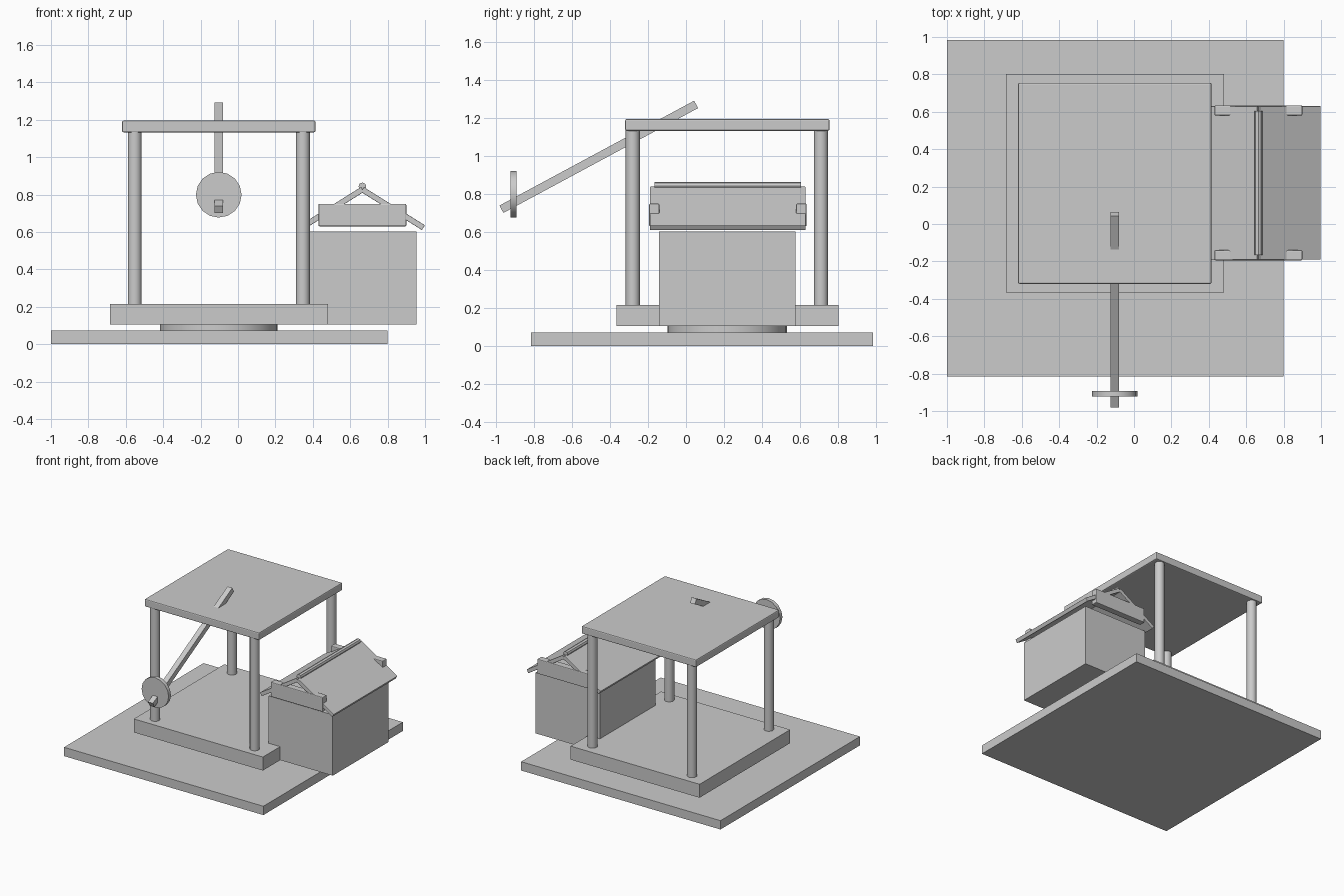
import bpy
from math import radians, pi
from mathutils import Vector

cube = bpy.data.objects.get("Cube")
if cube:
    bpy.data.objects.remove(cube, do_unlink=True)

grey = bpy.data.materials.new("plain grey")
grey.use_nodes = True
colour = (0.6, 0.6, 0.6, 1)
grey.diffuse_color = colour
grey.node_tree.nodes["Principled BSDF"].inputs["Base Color"].default_value = colour


def finish(name, bevel=0):
    ob = bpy.context.object
    ob.name = name
    ob.data.materials.append(grey)
    if bevel:
        mod = ob.modifiers.new("soft_edges", "BEVEL")
        mod.width = bevel
        mod.segments = 2
    return ob


def box(name, centre, size, rotation=(0, 0, 0), bevel=0):
    bpy.ops.mesh.primitive_cube_add(size=1, location=centre, rotation=rotation)
    bpy.context.object.scale = size
    bpy.ops.object.transform_apply(location=False, rotation=False, scale=True)
    return finish(name, bevel)


def span(name, x, y, z, bevel=0):
    lo, hi = Vector((x[0], y[0], z[0])), Vector((x[1], y[1], z[1]))
    return box(name, (lo + hi) / 2, hi - lo, bevel=bevel)


def cylinder(name, centre, radius, depth, sides, rotation=(0, 0, 0)):
    bpy.ops.mesh.primitive_cylinder_add(vertices=sides, radius=radius, depth=depth,
                                        location=centre, rotation=rotation)
    bpy.ops.object.shade_smooth_by_angle(angle=radians(30))
    return finish(name)


# Ground slab, turntable and platform
MID_X, MID_Y = -0.103, 0.217
span("ground_slab", (-1, 0.8), (-0.815, 0.983), (0, 0.072))
cylinder("turntable", (MID_X, MID_Y, 0.09), 0.315, 0.04, 32)
span("platform", (-0.685, 0.48), (-0.365, 0.803), (0.106, 0.216))

# Four posts and the flat canopy
for side, x in (("right", -0.552), ("left", 0.347)):
    for end, y in (("front", -0.28), ("back", 0.71)):
        cylinder(f"{end}_{side}_post", (x, y, 0.675), 0.037, 0.92, 24)
span("canopy", (-0.62, 0.415), (-0.32, 0.755), (1.133, 1.195), 0.008)

# Slanted arm with a wheel at its lower end
low, high = Vector((MID_X, -0.971, 0.72)), Vector((MID_X, 0.053, 1.272))
arm = box("slanted_arm", (low + high) / 2, (0.044, (high - low).length, 0.044),
          (radians(28.3), 0, 0))
cylinder("arm_wheel", (MID_X, -0.907, 0.799), 0.122, 0.03, 16, (pi / 2, 0, 0))

# Side hut body
HUT_X = 0.665
span("hut_body", (0.375, 0.955), (-0.142, 0.575), (0.106, 0.602))

# Pitched hut roof: two panels, ridge and end boards
for side, s in (("left", 1), ("right", -1)):
    box(f"roof_panel_{side}", (HUT_X + s * 0.163, MID_Y + 0.003, 0.725),
        (0.385, 0.82, 0.03), (0, s * radians(32), 0), 0.003)
cylinder("ridge_cap", (HUT_X, MID_Y + 0.003, 0.843), 0.021, 0.77, 8, (pi / 2, 0, 0))
for end, y in (("front", (-0.194, -0.14)), ("back", (0.58, 0.634))):
    span(f"{end}_end_board", (0.43, 0.9), y, (0.63, 0.75), 0.006)
